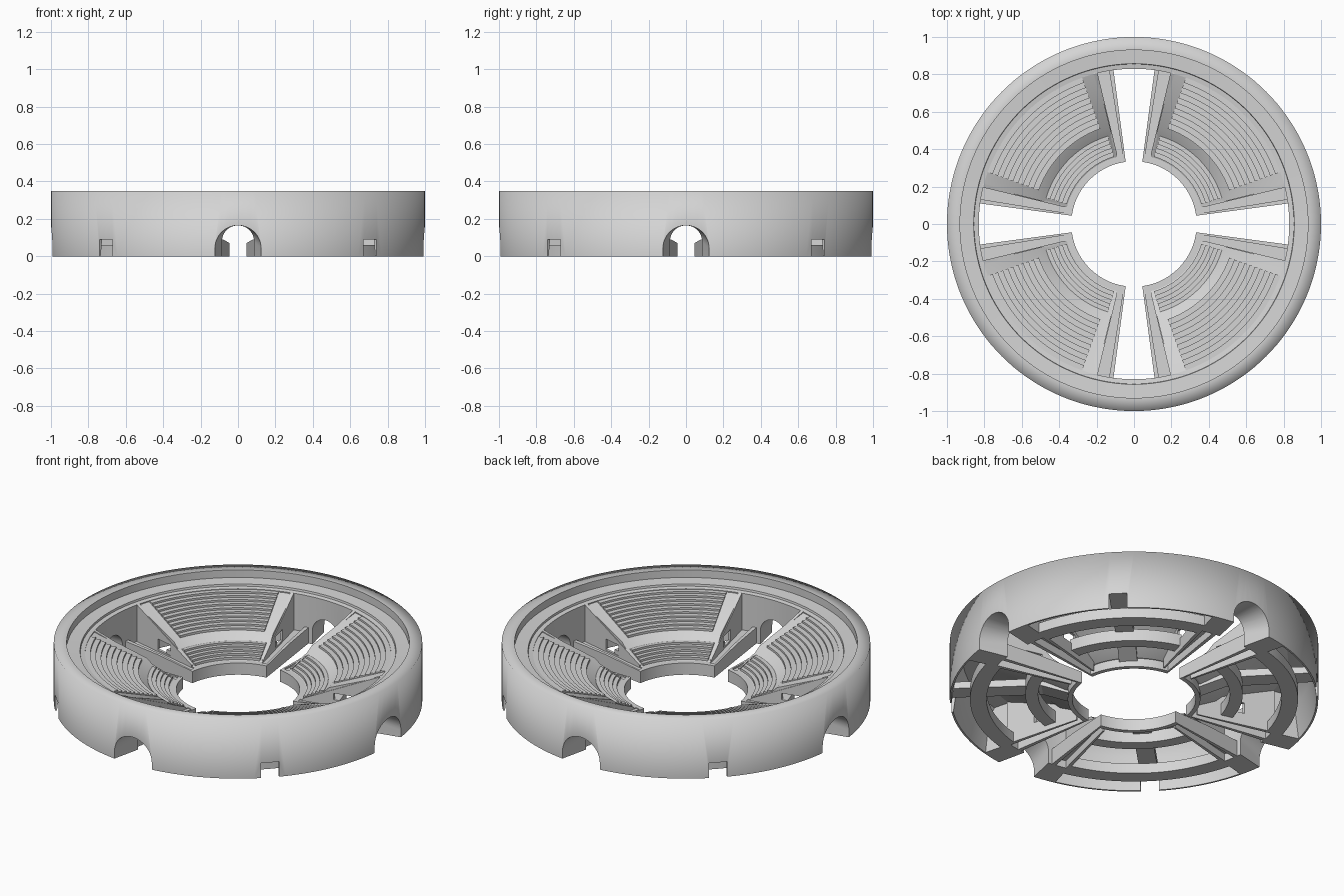
import bpy, bmesh, math
from mathutils import Matrix, Vector

cube = bpy.data.objects.get("Cube")
if cube:
    bpy.data.objects.remove(cube, do_unlink=True)

grey = bpy.data.materials.new("light grey")
grey.use_nodes = True
colour = (0.66, 0.66, 0.66, 1)
grey.diffuse_color = colour
grey.node_tree.nodes["Principled BSDF"].inputs["Base Color"].default_value = colour

QUARTERS = (0, 90, 180, 270)


def sweep(bm, profile, a0, a1, step=2.5):
    """Turn a closed (radius, height) profile about z from a0 to a1 degrees."""
    full = a1 - a0 >= 360
    n = max(1, math.ceil((a1 - a0) / step))
    rows = []
    for i in range(n if full else n + 1):
        a = math.radians(a0 + (a1 - a0) * i / n)
        rows.append([bm.verts.new((r * math.cos(a), r * math.sin(a), z)) for r, z in profile])
    m = len(profile)
    for i in range(n):
        p, q = rows[i], rows[(i + 1) % len(rows)]
        for j in range(m):
            k = (j + 1) % m
            bm.faces.new((p[j], p[k], q[k], q[j]))
    if not full:
        bm.faces.new(rows[0])
        bm.faces.new(rows[-1])


def finish(name, bm):
    bmesh.ops.recalc_face_normals(bm, faces=bm.faces)
    mesh = bpy.data.meshes.new(name)
    bm.to_mesh(mesh)
    bm.free()
    mesh.materials.append(grey)
    ob = bpy.data.objects.new(name, mesh)
    bpy.context.collection.objects.link(ob)
    return ob


def sectors(name, profile, spans):
    """Repeat swept parts in all four quarters."""
    bm = bmesh.new()
    for q in QUARTERS:
        for a0, a1 in spans:
            sweep(bm, profile, q + a0, q + a1)
    return finish(name, bm)


def both(a0, a1):
    """The span and its mirror image within a quarter."""
    return [(a0, a1), (90 - a1, 90 - a0)]


def rect(r0, r1, z0, z1):
    return [(r0, z0), (r1, z0), (r1, z1), (r0, z1)]


def radial_bars(name, profile, width, angles):
    """Straight bars of even width with a (radius, height) side outline."""
    bm = bmesh.new()
    for a in angles:
        turn = Matrix.Rotation(math.radians(a), 3, "Z")
        sides = [[bm.verts.new(turn @ Vector((r, y, z))) for r, z in profile]
                 for y in (-width / 2, width / 2)]
        for i in range(len(profile)):
            bm.faces.new((sides[0][i - 1], sides[0][i], sides[1][i], sides[1][i - 1]))
        for side in sides:
            bm.faces.new(side)
    return finish(name, bm)


def arch_loop(bm, x, radius, rise, angle):
    """Outline of a round-topped opening at distance x from the middle."""
    pts = [(radius * math.cos(math.pi * i / 24), rise + radius * math.sin(math.pi * i / 24))
           for i in range(25)]
    pts += [(-radius, -0.1), (radius, -0.1)]
    turn = Matrix.Rotation(math.radians(angle), 3, "Z")
    return [bm.verts.new(turn @ Vector((x, y, z))) for y, z in pts]


def cut(ob, cutters):
    for c in cutters:
        mod = ob.modifiers.new("cut", "BOOLEAN")
        mod.operation = "DIFFERENCE"
        mod.solver = "EXACT"
        mod.object = c
    deps = bpy.context.evaluated_depsgraph_get()
    mesh = bpy.data.meshes.new_from_object(ob.evaluated_get(deps))
    ob.modifiers.clear()
    ob.data = mesh


# Outer wall with its rim, recessed shelf and ledge
bm = bmesh.new()
sweep(bm, [(1, 0), (1, 0.35), (0.93, 0.35), (0.93, 0.305),
           (0.857, 0.3), (0.855, 0.288), (0.83, 0.284), (0.83, 0.26), (0.93, 0.26),
           (0.965, 0.2), (0.99, 0)], 0, 360)
outer_wall = finish("outer_wall", bm)

# Solid gateways behind the wall, one at each gap
gateway = sectors("gateway", rect(0.83, 0.992, 0, 0.27), [(-14.5, 14.5)])

# Tapering arched passages, square notches and doorways
bm = bmesh.new()
for q in QUARTERS:
    outer = arch_loop(bm, 1.02, 0.13, 0.035, q)
    inner = arch_loop(bm, 0.8, 0.08, 0.085, q)
    for i in range(len(outer)):
        bm.faces.new((outer[i - 1], outer[i], inner[i], inner[i - 1]))
    bm.faces.new(outer)
    bm.faces.new(inner)
arches = finish("arch_cutter", bm)
diagonals = [q + 45 for q in QUARTERS]
notches = radial_bars("notch_cutter", rect(0.9, 1.1, -0.05, 0.09), 0.1, diagonals)
doors = radial_bars("door_cutter", rect(0.54, 0.64, 0.075, 0.14), 0.5, QUARTERS)
cut(outer_wall, [arches, notches])
cut(gateway, [arches])

# Sloped bowl under the seats: lower tier, steep band, upper tier
top = [(0.345, 0.07), (0.37, 0.07), (0.49, 0.13), (0.53, 0.168), (0.835, 0.28)]
under = [(r, z - 0.02) for r, z in reversed(top)]
bowl = sectors("seating_bowl", top + under, [(14, 76)])


# Stepped rows of seats
def seat_rows(name, start, end, count, margin):
    (r0, z0), (r1, z1) = start, end
    dr, dz = (r1 - r0) / count, (z1 - z0) / count
    pts = []
    for i in range(count):
        r, z = r0 + i * dr, z0 + i * dz
        pts += [(r, z), (r, z + dz), (r + dr * 0.98, z + dz)]
    pts += [(r1, z1), (r1, z1 - 0.008), (r0, z0 - 0.008)]
    return sectors(name, pts, [(margin, 90 - margin)])


upper = seat_rows("upper_seats", (0.54, 0.174), (0.83, 0.281), 10, 19.5)
lower = seat_rows("lower_seats", (0.375, 0.075), (0.49, 0.133), 5, 16.5)

# Triangular side walls of each seating block, with doorways
fins = sectors("side_wall", [(0.38, 0.0), (0.84, 0.0), (0.84, 0.285), (0.83, 0.285), (0.38, 0.08)],
               both(13.6, 15))
cut(fins, [doors])

# Low landings and parapets along the gaps
landing = sectors("landing", rect(0.345, 0.835, 0.045, 0.065), both(7.6, 14))
parapet = sectors("parapet", [(0.34, 0), (0.835, 0), (0.835, 0.095), (0.6, 0.09), (0.34, 0.07)],
                  both(7.6, 9.2))

# Inner rim and the base frame
inner_rim = sectors("inner_rim", rect(0.335, 0.36, 0, 0.07), [(7.6, 82.4)])
middle_beam = sectors("middle_beam", rect(0.52, 0.59, 0.03, 0.1), [(14, 76)])
outer_beam = sectors("outer_beam", rect(0.8, 0.89, 0, 0.06), [(14, 76)])
radial_bars("radial_rib", [(0.35, 0.03), (0.5, 0.085), (0.985, 0.09), (0.97, 0.13),
                           (0.54, 0.13), (0.36, 0.055)], 0.1, diagonals)

for helper in (arches, notches, doors):
    bpy.data.objects.remove(helper, do_unlink=True)

# Smooth the round parts, keeping edges sharp
bpy.ops.object.select_all(action="DESELECT")
for ob in (outer_wall, gateway, bowl, upper, lower, inner_rim, middle_beam, outer_beam):
    ob.select_set(True)
    bpy.context.view_layer.objects.active = ob
bpy.ops.object.shade_smooth_by_angle(angle=math.radians(25))

# Soften the outer edge of the rim
mesh = outer_wall.data
for edge in mesh.edges:
    if all(v.co.z > 0.349 and v.co.xy.length > 0.99 for v in (mesh.vertices[i] for i in edge.vertices)):
        edge.use_edge_sharp = False
